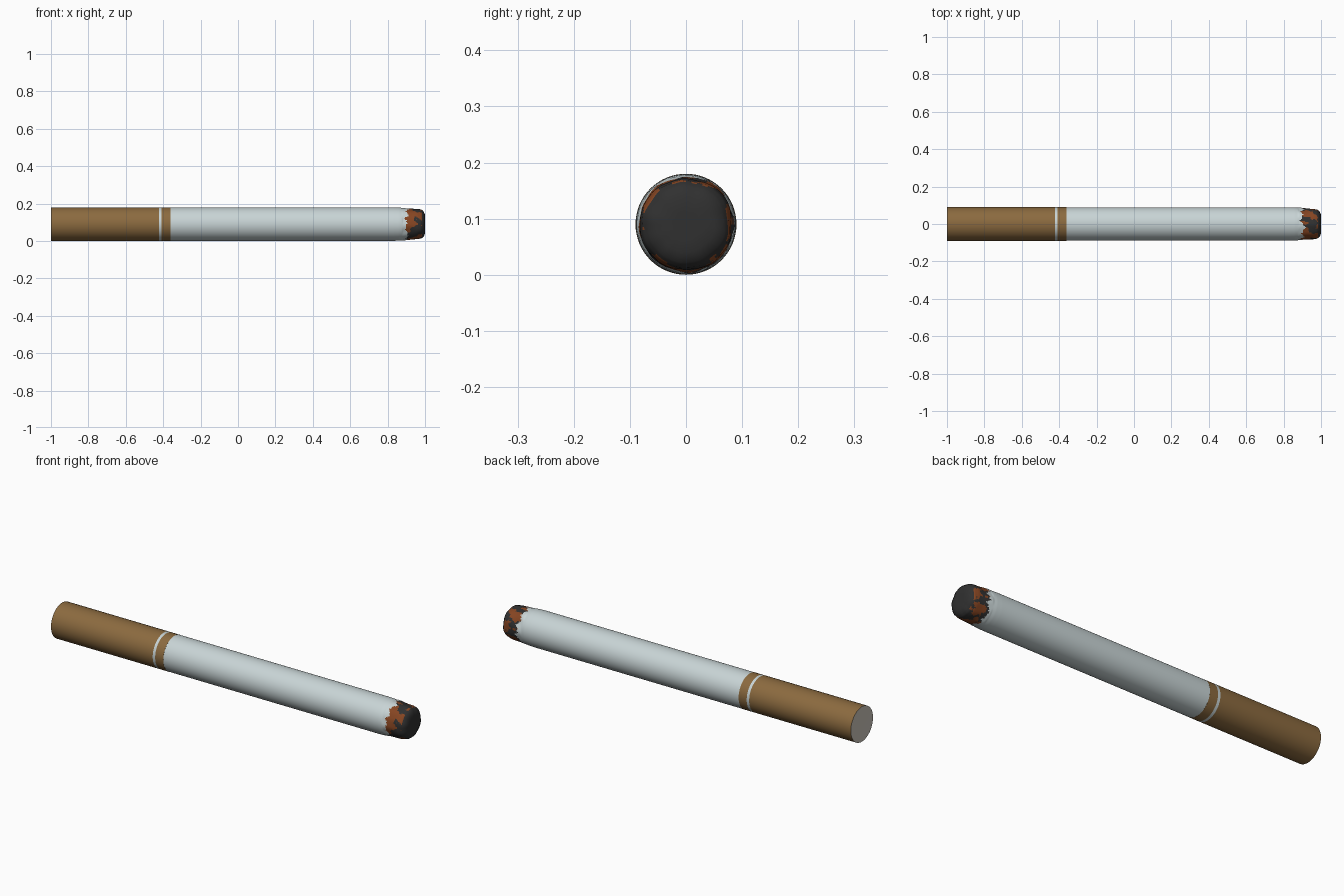
import bpy, bmesh, math
from mathutils import noise, Vector

if "Cube" in bpy.data.objects:
    bpy.data.objects.remove(bpy.data.objects["Cube"])

R = 0.09


def mat(name, c):
    m = bpy.data.materials.new(name)
    m.diffuse_color = (*c, 1)
    m.use_nodes = True
    m.node_tree.nodes["Principled BSDF"].inputs["Base Color"].default_value = m.diffuse_color
    return m


BROWN = mat("filter brown", (0.26, 0.145, 0.05))
PAPER = mat("paper white", (0.58, 0.66, 0.67))
FIBRE = mat("filter fibre", (0.60, 0.56, 0.50))
ASH = mat("ash black", (0.03, 0.03, 0.03))
EMBER = mat("ember orange", (0.24, 0.06, 0.016))


def lathe(name, profile, mats, n=64, rule=None, wobble=0.0):
    """Revolve (x, r) points about the long axis; r = 0 makes a pole."""
    bm = bmesh.new()
    rings = []
    for x, r in profile:
        if r == 0:
            rings.append([bm.verts.new((x, 0, R))] * n)
            continue
        ring = []
        for i in range(n):
            a = 2 * math.pi * i / n
            rr = r + wobble * noise.noise(Vector((x * 14, 2 * math.cos(a), 2 * math.sin(a)))) * (x > 0.88)
            ring.append(bm.verts.new((x, rr * math.cos(a), R + rr * math.sin(a))))
        rings.append(ring)
    for p, q in zip(rings, rings[1:]):
        for i in range(n):
            j = (i + 1) % n
            vs = list(dict.fromkeys((p[i], p[j], q[j], q[i])))
            f = bm.faces.new(vs)
            if rule:
                f.material_index = rule(f.calc_center_median())
    bmesh.ops.recalc_face_normals(bm, faces=bm.faces)
    me = bpy.data.meshes.new(name)
    bm.to_mesh(me)
    bm.free()
    for m in mats:
        me.materials.append(m)
    ob = bpy.data.objects.new(name, me)
    bpy.context.collection.objects.link(ob)
    bpy.context.view_layer.objects.active = ob
    ob.select_set(True)
    bpy.ops.object.shade_smooth_by_angle(angle=math.radians(40))
    ob.select_set(False)
    return ob


# Filter wrapper with a thin pale band near the paper seam
lathe("filter_wrapper", [(-1, R), (-0.422, R), (-0.408, R), (-0.362, R), (-0.362, R - 0.002)],
      [BROWN, PAPER], rule=lambda c: int(-0.42 < c.x < -0.41))

# Fibre plug on the mouth end
lathe("filter_plug", [(-0.995, 0), (-1, R)], [FIBRE])

# Paper tube that tapers into the burnt, ragged tip
CONTROL = [(0.83, 0.0895), (0.86, 0.0885), (0.88, 0.0865), (0.90, 0.0845),
           (0.93, 0.0825), (0.96, 0.082), (0.98, 0.078), (0.992, 0.068), (1.0, 0.05)]


def radius(x):
    for (x0, r0), (x1, r1) in zip(CONTROL, CONTROL[1:]):
        if x <= x1:
            return r0 + (r1 - r0) * (x - x0) / (x1 - x0)
    return CONTROL[-1][1]


def burn(c):
    d = Vector((0, c.y, c.z - R)).normalized()
    edge = 0.90 + 0.03 * noise.noise(d * 2.2) + 0.015 * noise.noise(d * 7)
    if c.x < edge:
        return 0
    # Glowing patches around the side, plus the centre of front and top
    glow = noise.noise(Vector((c.x * 12, d.y * 2.2 + 5, d.z * 2.2))) + 0.3 * noise.noise(c * 70)
    glow += 0.45 * max(0, d.dot(Vector((0, -0.8, 0.6)))) ** 2
    return 2 if glow > 0.1 and c.x < 0.982 else 1


tip = [(x, radius(x)) for x in (0.83 + 0.17 * i / 40 for i in range(41))]
lathe("paper_and_burnt_tip", [(-0.362, R - 0.0005)] + tip + [(1.0, 0.025), (1.0, 0)],
      [PAPER, ASH, EMBER], n=96, rule=burn, wobble=0.004)
